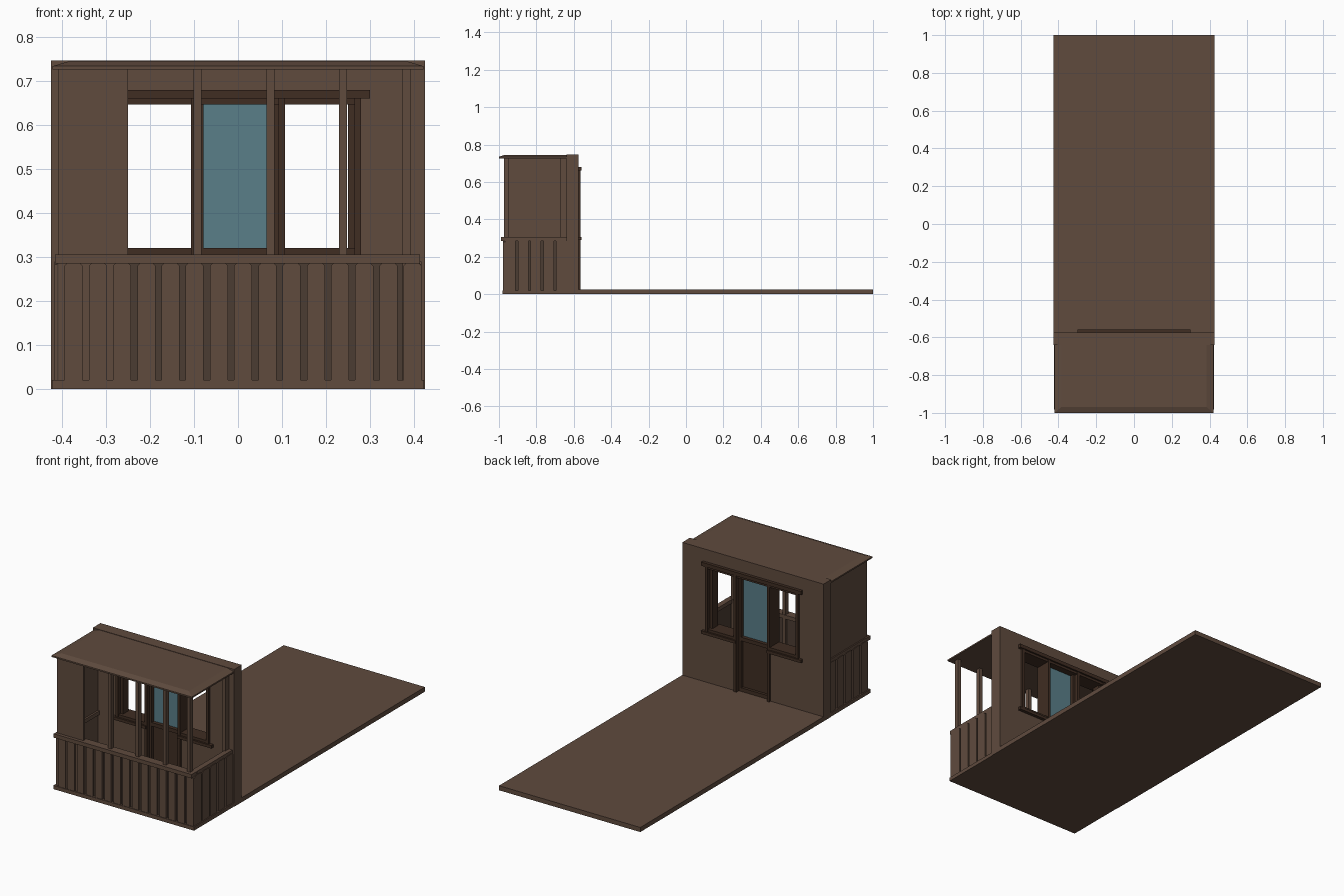
import bpy, bmesh

if "Cube" in bpy.data.objects:
    bpy.data.objects.remove(bpy.data.objects["Cube"])


def material(name, rgb):
    m = bpy.data.materials.new(name)
    m.diffuse_color = (*rgb, 1)
    m.use_nodes = True
    m.node_tree.nodes["Principled BSDF"].inputs["Base Color"].default_value = m.diffuse_color
    return m


WOOD = material("brown_wood", (0.115, 0.070, 0.048))
SHADE = material("shaded_wood", (0.070, 0.045, 0.032))
DARK = material("dark_wood", (0.050, 0.026, 0.016))
GLASS = material("blue_glass", (0.10, 0.21, 0.25))


def finish(name, bm, mat):
    bmesh.ops.recalc_face_normals(bm, faces=bm.faces)
    me = bpy.data.meshes.new(name)
    bm.to_mesh(me)
    bm.free()
    me.materials.append(mat)
    ob = bpy.data.objects.new(name, me)
    bpy.context.collection.objects.link(ob)
    return ob


def box(name, x, y, z, mat=WOOD):
    """Box from (min, max) ranges."""
    bm = bmesh.new()
    bmesh.ops.create_cube(bm, size=1)
    for v in bm.verts:
        v.co = [r[0] if c < 0 else r[1] for c, r in zip(v.co, (x, y, z))]
    return finish(name, bm, mat)


def mirrored_box(name, x, y, z, mat=WOOD):
    box(name + "_right", x, y, z, mat)
    box(name + "_left", (-x[1], -x[0]), y, z, mat)


def extrude_profile(name, pts, direction, mat):
    bm = bmesh.new()
    face = bm.faces.new([bm.verts.new(p) for p in pts])
    res = bmesh.ops.extrude_face_region(bm, geom=[face])
    for g in res["geom"]:
        if isinstance(g, bmesh.types.BMVert):
            for i in range(3):
                g.co[i] += direction[i]
    # the source face stays as the other cap
    if not face.is_valid:
        bmesh.ops.holes_fill(bm, edges=bm.edges)
    return finish(name, bm, mat)


def board(name, a, b, depth, z, along_x, mat=WOOD):
    """Railing board with clipped top corners."""
    c = 0.007
    prof = [(a, z[0]), (b, z[0]), (b, z[1] - c), (b - c, z[1]),
            (a + c, z[1]), (a, z[1] - c)]
    d = depth[1] - depth[0]
    if along_x:
        extrude_profile(name, [(u, depth[0], w) for u, w in prof], (0, d, 0), mat)
    else:
        extrude_profile(name, [(depth[0], u, w) for u, w in prof], (d, 0, 0), mat)


# Floor: porch deck and long platform
box("porch_deck", (-0.423, 0.423), (-0.982, -0.62), (0, 0.02))
box("platform", (-0.425, 0.425), (-0.64, 1.0), (0, 0.025))

# House wall with a T-shaped opening for door and windows
half = [(0.105, 0.0), (0.105, 0.305), (0.28, 0.305), (0.28, 0.66)]
outline = [(0.425, 0.0), (0.425, 0.747), (-0.425, 0.747), (-0.425, 0.0)]
outline += [(-x, z) for x, z in half] + half[::-1]
extrude_profile("house_wall", [(x, -0.64, z) for x, z in outline],
                (0, 0.065, 0), WOOD)

# Roof with sloped front and side edges
bm = bmesh.new()
rings = [[(-w, f), (w, f), (w, -0.62), (-w, -0.62)] for w, f in
         ((0.422, -1.0), (0.422, -1.0), (0.385, -0.97))]
levels = [[bm.verts.new((x, y, z)) for x, y in r]
          for r, z in zip(rings, (0.726, 0.734, 0.745))]
bm.faces.new(levels[0][::-1])
bm.faces.new(levels[2])
for lo, hi in zip(levels, levels[1:]):
    for i in range(4):
        j = (i + 1) % 4
        bm.faces.new((lo[i], lo[j], hi[j], hi[i]))
finish("porch_roof", bm, WOOD)

# Window and door frame
box("header", (-0.30, 0.30), (-0.658, -0.558), (0.66, 0.68), DARK)
box("top_frame", (-0.28, 0.28), (-0.648, -0.567), (0.647, 0.66), DARK)
mirrored_box("window_sill", (0.095, 0.30), (-0.658, -0.558), (0.29, 0.306), DARK)
mirrored_box("bottom_frame", (0.105, 0.28), (-0.648, -0.567), (0.306, 0.32), DARK)
mirrored_box("window_jamb", (0.265, 0.28), (-0.652, -0.563), (0.306, 0.66), DARK)
mirrored_box("window_inner_jamb", (0.25, 0.265), (-0.63, -0.585), (0.32, 0.647), DARK)
mirrored_box("door_jamb", (0.092, 0.107), (-0.652, -0.563), (0.02, 0.66), DARK)

# Door
mirrored_box("door_stile", (0.078, 0.092), (-0.63, -0.585), (0.025, 0.647), DARK)
box("door_middle_rail", (-0.078, 0.078), (-0.63, -0.585), (0.30, 0.32), DARK)
box("door_bottom_rail", (-0.078, 0.078), (-0.63, -0.585), (0.025, 0.045), DARK)
box("door_lower_panel", (-0.078, 0.078), (-0.615, -0.60), (0.045, 0.30), DARK)
box("door_glass", (-0.078, 0.078), (-0.61, -0.604), (0.32, 0.647), GLASS)

# Porch posts
for i, x in enumerate((-0.092, 0.074, 0.239, 0.384)):
    box(f"front_post_{i}", (x - 0.0095, x + 0.0095), (-0.973, -0.948), (0.02, 0.728))
box("back_post", (0.375, 0.393), (-0.67, -0.64), (0.02, 0.728))

# Closed left corner of the porch
box("left_side_panel", (-0.408, -0.395), (-0.971, -0.635), (0.02, 0.728))
box("front_left_panel", (-0.407, -0.25), (-0.972, -0.957), (0.02, 0.728))

# Railing: backing, boards and handrails
box("front_rail_backing", (-0.412, 0.412), (-0.968, -0.962), (0.02, 0.288), SHADE)
mirrored_box("side_rail_backing", (0.400, 0.406), (-0.967, -0.64), (0.02, 0.288), SHADE)
for i in range(15):
    x = -0.3725 + i * 0.0551 - 0.0015
    board(f"front_board_{i}", x - 0.0205, x + 0.0205, (-0.979, -0.965),
          (0.02, 0.287), True)
for i in range(5):
    y = -0.968 + i * 0.0685
    for side, d in (("right", (0.404, 0.417)), ("left", (-0.417, -0.404))):
        board(f"{side}_board_{i}", y, min(y + 0.057, -0.638), d, (0.02, 0.29), False)
box("front_handrail", (-0.416, 0.414), (-0.99, -0.945), (0.285, 0.306))
mirrored_box("side_handrail", (0.385, 0.4145), (-0.946, -0.64), (0.285, 0.306))
